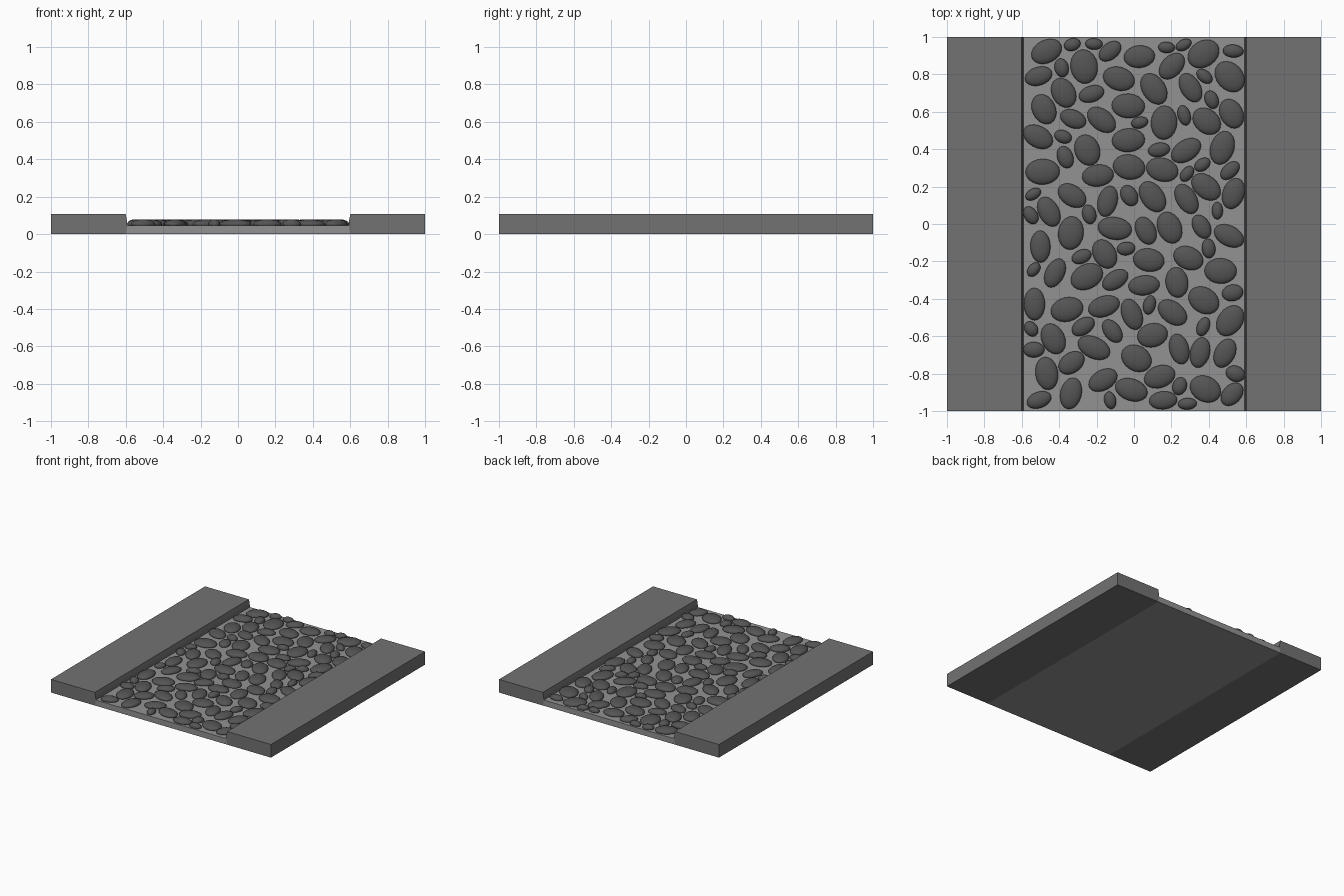
import bpy, bmesh, random
from math import sin, cos, pi, hypot
from mathutils import Matrix

if "Cube" in bpy.data.objects:
    bpy.data.objects.remove(bpy.data.objects["Cube"])

random.seed(7)
HALF_W, HALF_L = 0.595, 0.995   # area the stones may fill
BED_TOP = 0.047


def material(name, grey):
    m = bpy.data.materials.new(name)
    m.diffuse_color = (grey, grey, grey, 1)
    m.use_nodes = True
    m.node_tree.nodes["Principled BSDF"].inputs["Base Color"].default_value = m.diffuse_color
    return m


def finish(name, bm, mat):
    bmesh.ops.recalc_face_normals(bm, faces=bm.faces)
    me = bpy.data.meshes.new(name)
    bm.to_mesh(me)
    bm.free()
    me.materials.append(mat)
    ob = bpy.data.objects.new(name, me)
    bpy.context.collection.objects.link(ob)
    return ob


def extrude_profile(name, pts, mat):
    """Sweep an x-z outline along the full length of the tile."""
    bm = bmesh.new()
    f = bm.faces.new([bm.verts.new((x, -1, z)) for x, z in pts])
    r = bmesh.ops.extrude_face_region(bm, geom=[f])
    verts = [v for v in r["geom"] if isinstance(v, bmesh.types.BMVert)]
    bmesh.ops.translate(bm, verts=verts, vec=(0, 2, 0))
    return finish(name, bm, mat)


kerb_mat = material("kerb_grey", 0.17)
bed_mat = material("bed_grey", 0.29)
stone_mat = material("stone_grey", 0.09)

# Raised kerbs on both sides, inner face slightly sloped
kerb = [(-1, 0), (-0.6, 0), (-0.592, 0.047), (-0.594, 0.075), (-0.601, 0.108), (-1, 0.108)]
extrude_profile("left_kerb", kerb, kerb_mat)
extrude_profile("right_kerb", [(-x, z) for x, z in kerb], kerb_mat)

# Flat bed between the kerbs
extrude_profile("path_bed", [(-0.6, 0), (0.6, 0), (0.6, BED_TOP), (-0.6, BED_TOP)], bed_mat)


# Stone packing: ellipses (x, y, a, b, cos, sin), large ones first
def inside(px, py, e, grow):
    dx, dy = px - e[0], py - e[1]
    u = (dx * e[4] + dy * e[5]) / (e[2] + grow)
    v = (dy * e[4] - dx * e[5]) / (e[3] + grow)
    return u * u + v * v < 1


RING = [(cos(i * pi / 10), sin(i * pi / 10)) for i in range(20)]


def fits(e, placed):
    x, y, a, b, c, s = e
    near = []
    for o in placed:
        d = hypot(o[0] - x, o[1] - y)
        if d < b + o[3]:
            return False
        if d < a + o[2]:
            near.append(o)
    for u, v in RING:
        px, py = x + a * u * c - b * v * s, y + a * u * s + b * v * c
        if any(inside(px, py, o, 0.003) for o in near):
            return False
    return True


stones = []
for a_min, a_max, tries in ((0.082, 0.092, 2500), (0.068, 0.082, 9000),
                            (0.055, 0.068, 9000), (0.043, 0.055, 9000)):
    for _ in range(tries):
        a = random.uniform(a_min, a_max)
        b = a * random.uniform(0.62, 0.8)
        t = random.uniform(0, pi)
        c, s = cos(t), sin(t)
        ex, ey = hypot(a * c, b * s), hypot(a * s, b * c)
        x = random.uniform(ex - HALF_W, HALF_W - ex)
        y = random.uniform(ey - HALF_L, HALF_L - ey)
        e = (x, y, a, b, c, s)
        if fits(e, stones):
            stones.append(e)

# Rounded paving stones half sunk in the bed
bm = bmesh.new()
for x, y, a, b, c, s in stones:
    rot = Matrix(((c, -s, 0, 0), (s, c, 0, 0), (0, 0, 1, 0), (0, 0, 0, 1)))
    m = Matrix.Translation((x, y, 0.053)) @ rot @ Matrix.Diagonal((a, b, 0.026, 1))
    bmesh.ops.create_uvsphere(bm, u_segments=20, v_segments=12, radius=1, matrix=m)
for f in bm.faces:
    f.smooth = True
finish("paving_stones", bm, stone_mat)
